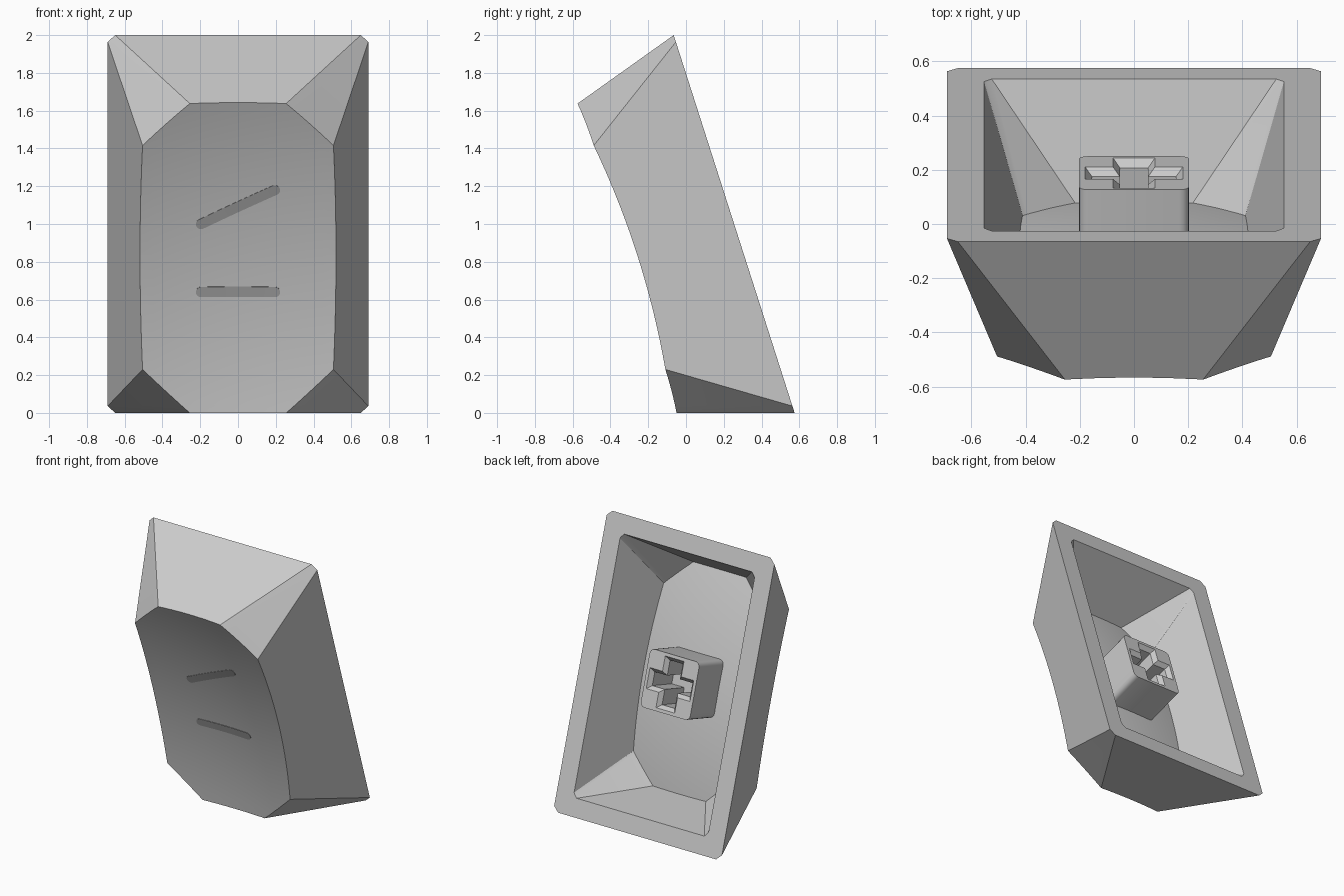
import bpy, bmesh, math
from mathutils import Matrix, Vector

if "Cube" in bpy.data.objects:
    bpy.data.objects.remove(bpy.data.objects["Cube"])

# Local frame: u = width, v = along the tilted open back, w = depth towards the front
TILT = math.atan(0.32)
c, s = math.cos(TILT), math.sin(TILT)
WORLD = Matrix(((1, 0, 0, 0), (0, -s, -c, 0.255), (0, c, -s, 1.0), (0, 0, 0, 1)))
WALL = 0.142


def material(name, v):
    m = bpy.data.materials.new(name)
    m.diffuse_color = (v, v, v, 1)
    m.use_nodes = True
    m.node_tree.nodes["Principled BSDF"].inputs["Base Color"].default_value = m.diffuse_color
    return m


body_mat = material("light grey", 0.60)
mark_mat = material("dark grey", 0.36)


def dish(u, v):
    """Depth of the scooped front surface."""
    return 0.501 + 0.14 * u * u + 0.115 * v * v


def to_object(name, bm, mat=body_mat):
    bmesh.ops.recalc_face_normals(bm, faces=bm.faces)
    me = bpy.data.meshes.new(name)
    bm.to_mesh(me)
    bm.free()
    me.materials.append(mat)
    ob = bpy.data.objects.new(name, me)
    bpy.context.collection.objects.link(ob)
    return ob


def hull(name, pts):
    bm = bmesh.new()
    for p in pts:
        bm.verts.new(p)
    bmesh.ops.convex_hull(bm, input=bm.verts)
    bmesh.ops.dissolve_limit(bm, angle_limit=0.02, verts=bm.verts, edges=bm.edges)
    return to_object(name, bm)


def frustum(name, edges, w0, w1):
    """Eight-sided frustum from one quadrant of wall edges, stretched to w0..w1."""
    pts = []
    for a, b in edges:
        a, b = Vector(a), Vector(b)
        for w in (w0, w1):
            p = a.lerp(b, (w - a.z) / (b.z - a.z))
            pts += [(i * p.x, j * p.y, w) for i in (-1, 1) for j in (-1, 1)]
    return hull(name, pts)


def dish_block(name, shift):
    """Block whose underside is the scooped surface."""
    bm = bmesh.new()
    bmesh.ops.create_grid(bm, x_segments=24, y_segments=36, size=1)
    for v in bm.verts:
        v.co = (v.co.x * 0.9, v.co.y * 1.2, 0)
        v.co.z = dish(v.co.x, v.co.y) - shift
    top = bmesh.ops.extrude_face_region(bm, geom=bm.faces[:])["geom"]
    for v in top:
        if isinstance(v, bmesh.types.BMVert):
            v.co.z = 1.2
    bmesh.ops.triangulate(bm, faces=bm.faces)
    return to_object(name, bm)


def cut(ob, cutter):
    m = ob.modifiers.new("cut", "BOOLEAN")
    m.operation, m.solver, m.object = "DIFFERENCE", "EXACT", cutter
    dg = bpy.context.evaluated_depsgraph_get()
    me = bpy.data.meshes.new_from_object(ob.evaluated_get(dg))
    ob.modifiers.clear()
    ob.data = me
    bpy.data.objects.remove(cutter)


# Hollow shell with a scooped front
shell = frustum("shell", [((0.65, 1.05, 0), (0.255, 0.86, 0.595)),
                          ((0.69, 1.012, 0), (0.505, 0.622, 0.582))], 0, 0.72)
cut(shell, dish_block("front_scoop", 0))
cavity = frustum("cavity", [((0.525, 0.919, 0), (0.205, 0.774, 0.453)),
                            ((0.553, 0.885, 0), (0.405, 0.570, 0.440))], -0.05, 0.56)
cut(cavity, dish_block("inner_scoop", WALL))
cut(shell, cavity)

# Mounting post with rounded corners
r, half = 0.035, 0.203
corners = []
for i in (-1, 1):
    for j in (-1, 1):
        for k in range(5):
            a = k * math.pi / 8
            corners.append((i * (half - r + r * math.cos(a)), j * (half - r + r * math.sin(a))))
post = hull("mounting_post", [(x, y, w) for x, y in corners for w in (0.07, 0.42)])

# Cross-shaped socket with chamfered mouth
for hu, hv in ((0.155, 0.048), (0.052, 0.155)):
    pts = [(i * (hu + e), j * (hv + e), w) for i in (-1, 1) for j in (-1, 1)
           for e, w in ((0.025, 0.06), (0.025, 0.07), (0, 0.10))]
    cut(post, hull("socket_mouth", pts))
    pts = [(i * hu, j * hv, w) for i in (-1, 1) for j in (-1, 1) for w in (0.06, 0.34)]
    cut(post, hull("socket_slot", pts))


def stripe(name, v0, v1):
    """Thin round-ended plate following the scoop."""
    a, b = Vector((-0.195, v0)), Vector((0.195, v1))
    d = (b - a).normalized()
    n = Vector((-d.y, d.x))
    rad, stations = 0.028, []
    for k in range(5):
        t = math.radians(85 - k * 21.25)
        stations.append((a - d * rad * math.sin(t), rad * math.cos(t)))
    stations += [(a.lerp(b, k / 8), rad) for k in range(1, 8)]
    for k in range(5):
        t = math.radians(k * 21.25)
        stations.append((b + d * rad * math.sin(t), rad * math.cos(t)))
    bm = bmesh.new()
    rings = []
    for p, h in stations:
        ring = []
        for side, lift in ((-1, -0.003), (1, -0.003), (1, 0.003), (-1, 0.003)):
            q = p + n * side * h
            ring.append(bm.verts.new((q.x, q.y, dish(q.x, q.y) + lift)))
        rings.append(ring)
    for p, q in zip(rings, rings[1:]):
        for k in range(4):
            bm.faces.new((p[k], p[(k + 1) % 4], q[(k + 1) % 4], q[k]))
    bm.faces.new(rings[0])
    bm.faces.new(rings[-1])
    return to_object(name, bm, mark_mat)


# Painted marks on the front
parts = [shell, post, stripe("lower_mark", -0.214, -0.214), stripe("upper_mark", 0.163, 0.355)]

# Stand the parts up in the tilted pose
for ob in parts:
    ob.data.transform(WORLD)
    ob.select_set(True)
    bpy.context.view_layer.objects.active = ob
bpy.ops.object.shade_smooth_by_angle(angle=math.radians(25))
